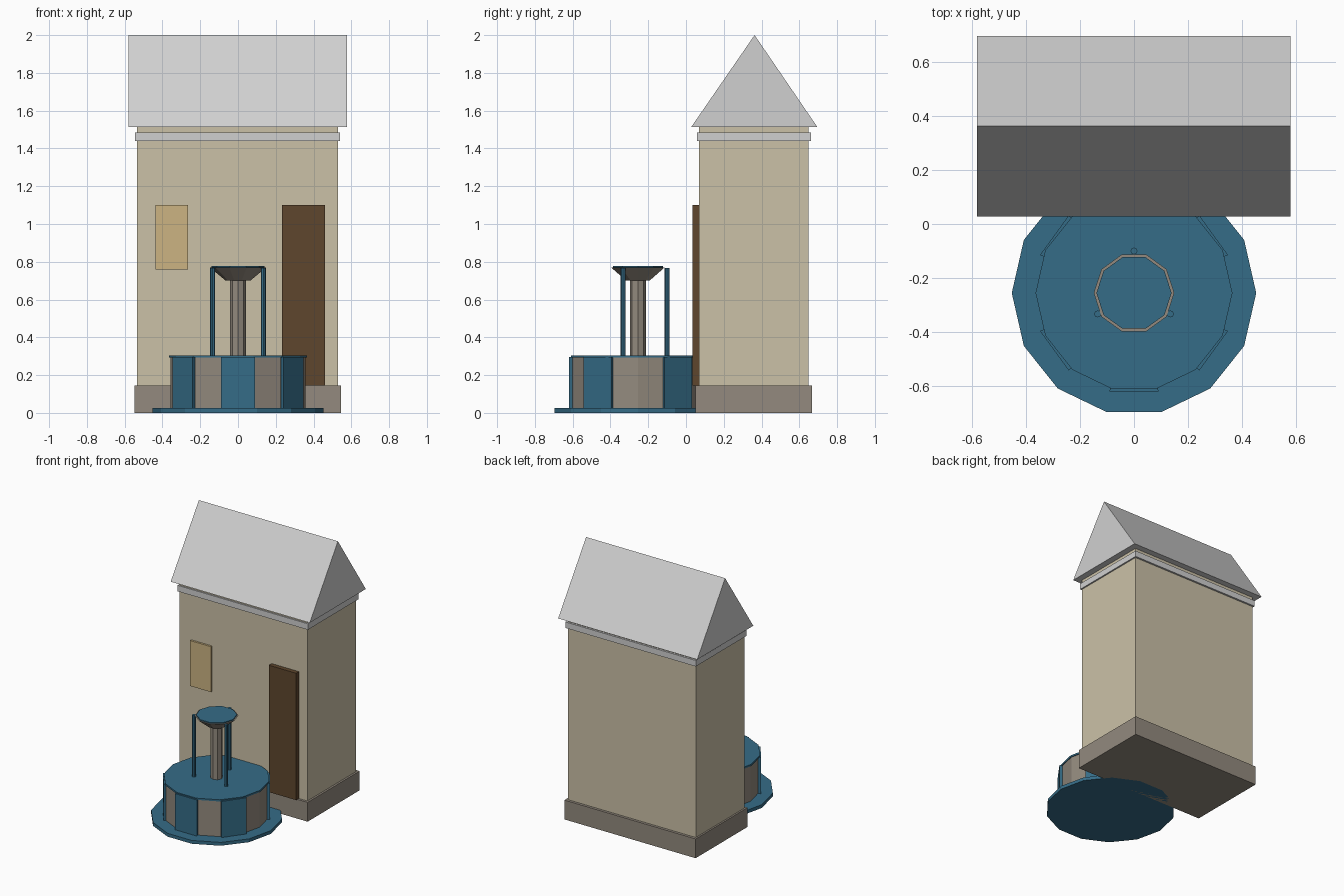
import bpy, math

if "Cube" in bpy.data.objects:
    bpy.data.objects.remove(bpy.data.objects["Cube"])


def srgb(r, g, b):
    def lin(c):
        c /= 255
        return c / 12.92 if c <= 0.04045 else ((c + 0.055) / 1.055) ** 2.4
    return (lin(r), lin(g), lin(b), 1)


def material(name, *rgb):
    m = bpy.data.materials.new(name)
    m.diffuse_color = srgb(*rgb)
    m.use_nodes = True
    m.node_tree.nodes["Principled BSDF"].inputs["Base Color"].default_value = m.diffuse_color
    return m


PLASTER = material("plaster", 203, 193, 167)
STONE = material("grey_stone", 147, 138, 126)
SLATE = material("pale_roof", 208, 208, 208)
WATER = material("water_blue", 53, 108, 135)
WOOD = material("dark_wood", 94, 70, 45)
GLASS = material("warm_window", 204, 180, 130)


def mesh(name, verts, faces, mat):
    me = bpy.data.meshes.new(name)
    me.from_pydata(verts, [], faces)
    me.materials.append(mat)
    ob = bpy.data.objects.new(name, me)
    bpy.context.collection.objects.link(ob)
    return ob


def box(name, x, y, z, mat):
    v = [(a, b, c) for c in z for b in y for a in x]
    f = [(0, 2, 3, 1), (4, 5, 7, 6), (0, 1, 5, 4), (2, 6, 7, 3), (0, 4, 6, 2), (1, 3, 7, 5)]
    return mesh(name, v, f, mat)


def drum(name, centre, r0, r1, z0, z1, n, mat):
    """Flat-sided frustum with a corner on +x."""
    v = []
    for r, z in ((r0, z0), (r1, z1)):
        for i in range(n):
            a = 2 * math.pi * i / n
            v.append((centre[0] + r * math.cos(a), centre[1] + r * math.sin(a), z))
    f = [(i, (i + 1) % n, n + (i + 1) % n, n + i) for i in range(n)]
    f += [tuple(reversed(range(n))), tuple(range(n, 2 * n))]
    return mesh(name, v, f, mat)


# House body
box("plinth", (-0.548, 0.545), (0.05, 0.668), (0, 0.145), STONE)
box("walls", (-0.535, 0.53), (0.068, 0.648), (0.145, 1.514), PLASTER)
box("cornice", (-0.545, 0.541), (0.058, 0.662), (1.44, 1.485), SLATE)

# Gable roof
y0, ym, y1, zb, zt = 0.028, 0.363, 0.695, 1.514, 2.0
mesh("roof", [(x, y, z) for x in (-0.58, 0.578) for y, z in ((y0, zb), (y1, zb), (ym, zt))],
     [(0, 2, 1), (3, 4, 5), (0, 3, 5, 2), (1, 2, 5, 4), (0, 1, 4, 3)], SLATE)

# Door and window on the front wall
box("door", (0.233, 0.46), (0.035, 0.07), (0.145, 1.1), WOOD)
box("window", (-0.436, -0.264), (0.053, 0.07), (0.758, 1.1), GLASS)

# Fountain
C = (0, -0.255)
drum("pool_base", C, 0.452, 0.452, 0, 0.025, 14, WATER)
drum("basin", C, 0.358, 0.358, 0.025, 0.296, 14, STONE)
drum("basin_water", C, 0.364, 0.364, 0.292, 0.305, 14, WATER)
drum("column", C, 0.042, 0.042, 0.3, 0.71, 8, STONE)
drum("bowl", C, 0.065, 0.149, 0.7, 0.77, 10, STONE)
drum("bowl_water", C, 0.139, 0.139, 0.765, 0.778, 10, WATER)

# Water sheets falling down the basin sides
h = math.radians(14)
for k, deg in enumerate((-90, -36, 36, 90, 144, 216)):
    a = math.radians(deg)
    pts = [(r * math.cos(t), C[1] + r * math.sin(t))
           for r, t in ((0.345, a - h), (0.375, a - h), (0.375, a + h), (0.345, a + h))]
    mesh(f"water_sheet_{k}", [(x, y, z) for z in (0.02, 0.297) for x, y in pts],
         [(3, 2, 1, 0), (4, 5, 6, 7)] + [(i, (i + 1) % 4, 4 + (i + 1) % 4, 4 + i) for i in range(4)],
         WATER)

# Thin jets falling from the bowl
for k, deg in enumerate((90, 210, 330)):
    a = math.radians(deg)
    drum(f"water_jet_{k}", (0.155 * math.cos(a), C[1] + 0.155 * math.sin(a)),
         0.013, 0.013, 0.3, 0.768, 8, WATER)
